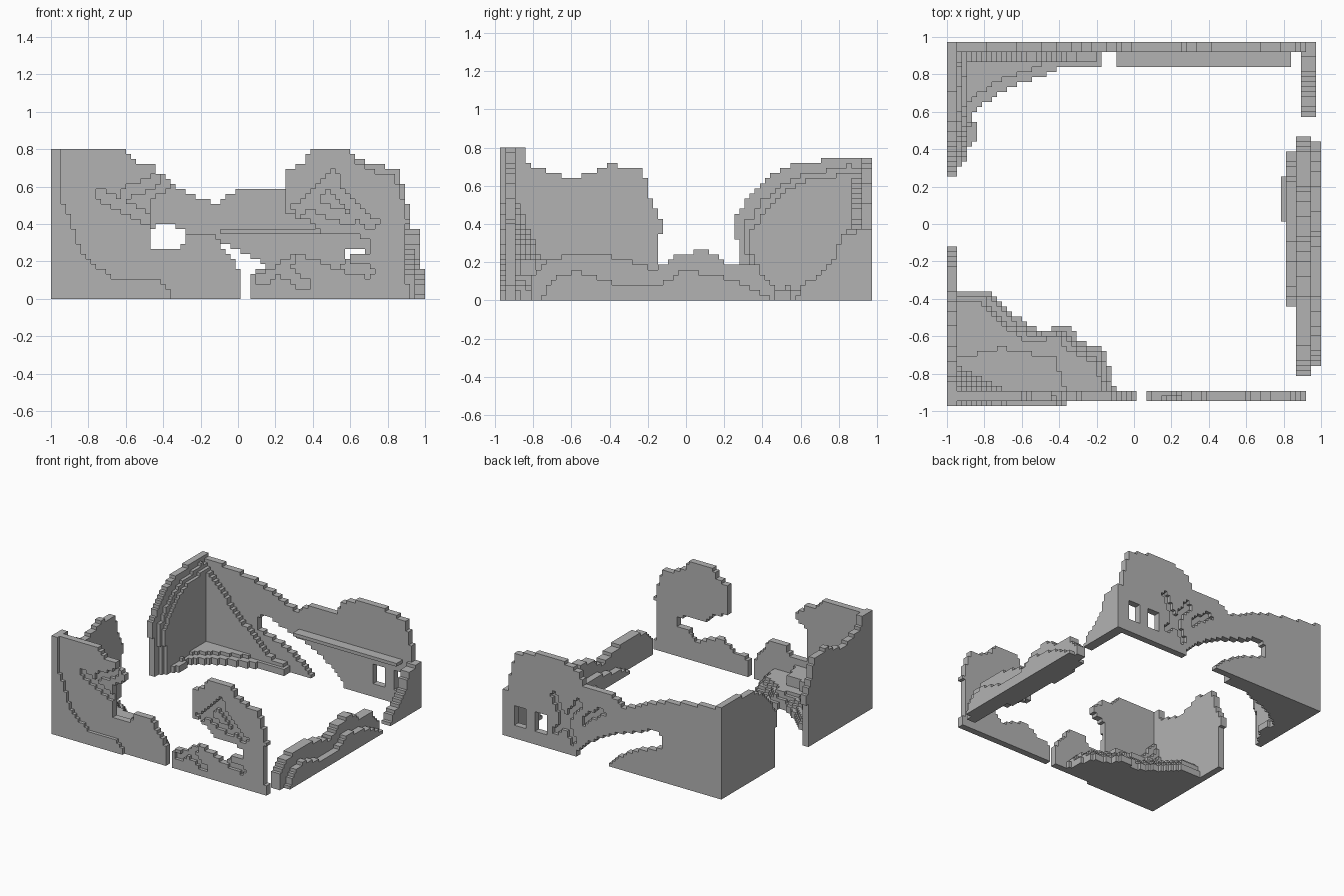
import bpy
import bmesh
from mathutils import Vector

if "Cube" in bpy.data.objects:
    bpy.data.objects.remove(bpy.data.objects["Cube"], do_unlink=True)

# Block grid: the ruin is made of small cubes
SIZE = (75, 73, 30)
CELL = 2 / SIZE[0]
ORIGIN = Vector((-1, -SIZE[1] * CELL / 2, 0))

stone = bpy.data.materials.new("grey_stone")
stone.use_nodes = True
stone.diffuse_color = (0.45, 0.45, 0.45, 1)
stone.node_tree.nodes["Principled BSDF"].inputs["Base Color"].default_value = stone.diffuse_color


def inside(u, v, outline):
    """Even-odd test of a point against an outline."""
    hit = False
    for (a, b), (c, d) in zip(outline, outline[1:] + outline[:1]):
        if (b > v) != (d > v) and u < a + (v - b) * (c - a) / (d - b):
            hit = not hit
    return hit


def slab(axis, first, last, outline):
    """Blocks of an outline (in hundredths) stretched over layers of an axis."""
    p, q = [n for n in range(3) if n != axis]
    cells = set()
    for i in range(SIZE[p]):
        for j in range(SIZE[q]):
            u = (ORIGIN[p] + (i + 0.5) * CELL) * 100
            v = (ORIGIN[q] + (j + 0.5) * CELL) * 100
            if inside(u, v, outline):
                for layer in range(first, last):
                    cell = [0, 0, 0]
                    cell[axis], cell[p], cell[q] = layer, i, j
                    cells.add(tuple(cell))
    return cells


def box(left, right, low, high):
    return [(left, low), (right, low), (right, high), (left, high)]


def crack(layer, start, end, width=6):
    """Diagonal groove one block deep, on a wall that runs along x."""
    a, b = Vector(start), Vector(end)
    side = (b - a).orthogonal().normalized() * width / 2
    outline = [tuple(c) for c in (a + side, b + side, b - side, a - side)]
    return slab(1, layer, layer + 1, outline)


BACK = SIZE[1]
RIGHT_END = SIZE[0]
parts = {}

# Front wall, corner half with a broken edge and a low mound
front_corner = slab(1, 1, 3, [
    (-101, -1), (-101, 81), (-60, 81), (-58, 74), (-46, 72), (-43, 67), (-35, 63),
    (-37, 58), (-47, 53), (-46, 28), (-38, 26), (-28, 29), (-28, 36), (-14, 35),
    (-4, 23), (0, 15), (3, -1)])
front_corner |= slab(1, 0, 1, [
    (-101, -1), (-101, 50), (-93, 50), (-89, 40), (-82, 22), (-66, 11), (-41, 10),
    (-33, -1)])
front_corner -= crack(1, (-75, 57), (-44, 40))
front_corner -= crack(1, (-63, 55), (-42, 64))
parts["front_wall_corner"] = front_corner

# Front wall, tall broken slab with an undercut slot
front_tall = slab(1, 1, 3, [
    (6, -1), (7, 14), (20, 17), (29, 24), (42, 21), (54, 15), (60, 23), (70, 24),
    (71, 30), (62, 36), (46, 35), (38, 42), (25, 46), (25, 69), (34, 72), (41, 81),
    (60, 81), (62, 74), (70, 69), (83, 66), (87, 56), (91, 42), (89, 22), (92, -1)])
for start, end in (((30, 46), (54, 67)), ((50, 60), (73, 39)), ((40, 50), (62, 42)),
                   ((10, 8), (30, 22)), ((22, 17), (38, 6)), ((56, 18), (72, 14))):
    front_tall -= crack(1, start, end)
parts["front_wall_tall"] = front_tall

# Back wall, with an eroded diagonal breach and two windows
back_wall = slab(1, BACK - 2, BACK, [
    (-101, -1), (-101, 74), (-82, 71), (-66, 69), (-52, 66), (-38, 62), (-28, 58),
    (-18, 53), (-10, 50), (-4, 56), (2, 59), (25, 59), (29, 69), (44, 74), (66, 74),
    (85, 69), (89, 59), (92, 44), (94, 36), (98, 34), (98, -1)])
back_wall -= slab(1, BACK - 2, BACK, [
    (-46, 27), (-46, 37), (-39, 42), (-28, 36), (-1, 27), (12, 20), (24, 11),
    (34, -2), (4, -2), (-5, 8), (-20, 18)])
for left in (57, 77):
    back_wall -= slab(1, BACK - 2, BACK, box(left, left + 11, 11, 27))
for start, end in (((52, 46), (32, 10)), ((27, 46), (50, 14)), ((6, 44), (26, 30))):
    back_wall -= crack(BACK - 1, start, end)
parts["back_wall"] = back_wall

# Thick inner facing that slopes down from the back corner
parts["back_wall_facing"] = slab(1, BACK - 4, BACK - 2, [
    (-101, -1), (-101, 68), (-88, 64), (-75, 50), (-60, 34), (-44, 20), (-30, 8),
    (-17, -1)])

# Ledge along the back wall
parts["back_ledge"] = slab(1, BACK - 5, BACK - 2, box(-8, 85, 34, 38))

# Right-hand wall: outer skin with stepped inner layers
side_rear = [(98, -1), (98, 74), (86, 74), (80, 76), (75, 74), (55, 71), (47, 67),
             (40, 61), (33, 56), (31, 50), (25, 45), (26, 35), (29, 20), (27, -1)]
rear = slab(0, 0, 2, side_rear)
for layer, inset in ((2, 5), (3, 8)):
    rear |= slab(0, layer, layer + 1,
                 [(min(u + inset, 98), max(v - inset, -1)) for u, v in side_rear])
parts["side_wall_rear"] = rear

parts["side_wall_front"] = slab(0, 0, 2, [
    (-98, -1), (-98, 81), (-85, 81), (-83, 72), (-72, 67), (-60, 64), (-50, 67),
    (-40, 71), (-25, 70), (-20, 62), (-18, 50), (-12, 42), (-14, 33), (-16, 20),
    (-14, -1)])

# Low remains of the opposite wall, stepped down on both faces
low_wall = slab(0, RIGHT_END - 5, RIGHT_END - 2, [
    (-81, -1), (-80, 14), (-70, 22), (-52, 25), (-36, 22), (-16, 16), (-2, 25),
    (12, 26), (20, 20), (36, 19), (44, 10), (49, -1)])
low_wall |= slab(0, RIGHT_END - 2, RIGHT_END, [
    (-78, -1), (-70, 11), (-58, 16), (-42, 10), (-28, 7), (-14, 8), (-1, 16),
    (12, 14), (30, 9), (47, -1)])
low_wall |= slab(0, RIGHT_END - 7, RIGHT_END - 5, [
    (-47, -1), (-35, 6), (0, 14), (20, 13), (42, -1)])
low_wall |= slab(0, RIGHT_END - 8, RIGHT_END - 7, box(2, 26, -1, 8))
parts["low_side_wall"] = low_wall

# Short return at the far corner
parts["corner_return"] = slab(0, RIGHT_END - 4, RIGHT_END - 1, [
    (57, -1), (60, 8), (72, 15), (79, 24), (81, 35), (98, 37), (98, -1)])

# Broken floor at the back corner
floor_back = [(-101, 30), (-89, 40), (-83, 48), (-87, 58), (-78, 66), (-66, 74),
              (-50, 79), (-41, 83), (-17, 84), (-17, 98), (-101, 98)]
parts["back_floor"] = slab(2, 0, 2, floor_back) | slab(
    2, 2, 3, [(max(u - 4, -101), min(v + 4, 98)) for u, v in floor_back])

# Broken floor at the front corner, heaped with rubble
floor_front = [(-101, -36), (-76, -36), (-65, -48), (-50, -57), (-35, -54),
               (-29, -62), (-15, -68), (-10, -90), (-101, -90)]
rubble = slab(2, 0, 2, floor_front)
for layer in range(2, 5):
    shift = 2 * (layer - 1)
    rubble |= slab(2, layer, layer + 1,
                   [(max(u - shift, -101), max(v - shift, -90)) for u, v in floor_front])
rubble |= slab(2, 5, 8, [(-96, -90), (-96, -72), (-70, -66), (-42, -72), (-36, -90)])
for step in range(8, 20):
    reach = 30 - 2.2 * (step - 8)
    rubble |= slab(2, step, step + 1, [(-96, -90), (-96, -90 + reach / 2), (-96 + reach, -90)])
parts["front_floor_rubble"] = rubble

# Turn each set of blocks into a mesh of its exposed faces only
solid = set().union(*parts.values())


def build(name, cells):
    bm = bmesh.new()
    verts = {}

    def corner(key):
        if key not in verts:
            verts[key] = bm.verts.new(ORIGIN + Vector(key) * CELL)
        return verts[key]

    for cell in cells:
        for axis in range(3):
            for side in (0, 1):
                near = list(cell)
                near[axis] += 2 * side - 1
                if tuple(near) in solid:
                    continue
                ring = []
                for du, dv in ((0, 0), (1, 0), (1, 1), (0, 1)):
                    key = list(cell)
                    key[axis] += side
                    key[(axis + 1) % 3] += du
                    key[(axis + 2) % 3] += dv
                    ring.append(corner(tuple(key)))
                bm.faces.new(ring if side else ring[::-1])
    mesh = bpy.data.meshes.new(name)
    bm.to_mesh(mesh)
    bm.free()
    mesh.materials.append(stone)
    bpy.context.scene.collection.objects.link(bpy.data.objects.new(name, mesh))


for part_name, part_cells in parts.items():
    build(part_name, part_cells)
